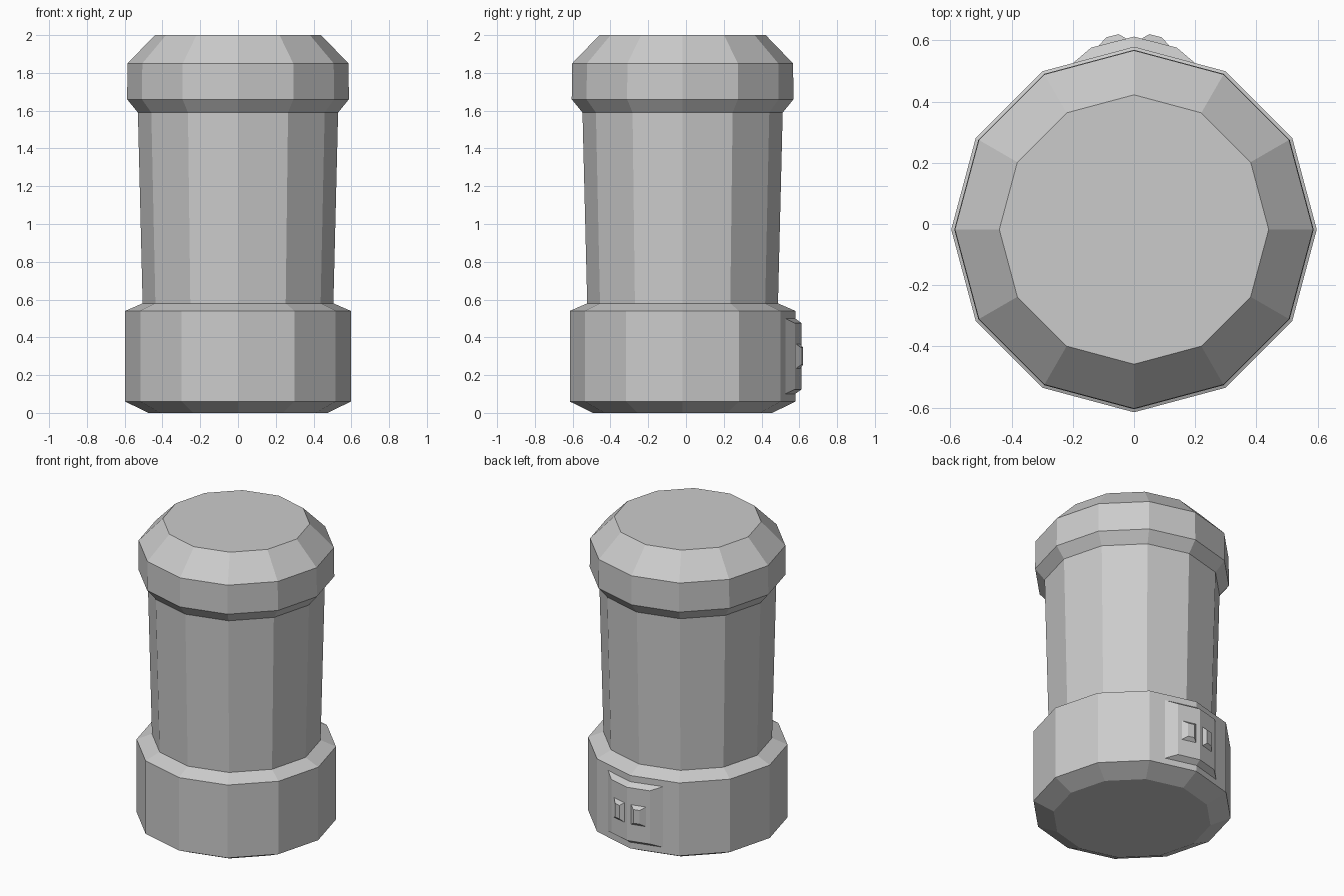
import bpy, bmesh, math

if "Cube" in bpy.data.objects:
    bpy.data.objects.remove(bpy.data.objects["Cube"])

CY = -0.018  # body axis is slightly in front of the origin


def make_object(name, bm):
    bmesh.ops.recalc_face_normals(bm, faces=bm.faces)
    me = bpy.data.meshes.new(name)
    bm.to_mesh(me)
    bm.free()
    ob = bpy.data.objects.new(name, me)
    bpy.context.collection.objects.link(ob)
    return ob


def lathe(name, profile, sides=12):
    bm = bmesh.new()
    rings = []
    for r, z in profile:
        rings.append([bm.verts.new((r * math.cos(2 * math.pi * i / sides),
                                    CY + r * math.sin(2 * math.pi * i / sides), z))
                      for i in range(sides)])
    for a, b in zip(rings, rings[1:]):
        for i in range(sides):
            j = (i + 1) % sides
            bm.faces.new((a[i], a[j], b[j], b[i]))
    bm.faces.new(rings[0])
    bm.faces.new(rings[-1])
    return make_object(name, bm)


def raised_panel(name, base, top, base_z, top_z, open_inner=False):
    """Bevelled panel on the back wall, mirrored across x = 0."""
    bm = bmesh.new()

    def ring(pts, zs):
        (a, b), (lo, hi) = pts, zs
        return [bm.verts.new((*p, z)) for p, z in ((a, lo), (b, lo), (b, hi), (a, hi))]

    lower, upper = ring(base, base_z), ring(top, top_z)
    bm.faces.new(upper)
    for i in range(4):
        if open_inner and i == 3:
            continue  # the halves meet here
        j = (i + 1) % 4
        bm.faces.new((lower[i], lower[j], upper[j], upper[i]))
    bmesh.ops.recalc_face_normals(bm, faces=bm.faces)
    # make the outer face look away from the wall
    bm.faces.ensure_lookup_table()
    bm.normal_update()
    flip = bm.faces[0].normal.y < 0
    ob = make_object(name, bm)
    if flip:
        ob.data.flip_normals()
    mod = ob.modifiers.new("mirror", 'MIRROR')
    mod.use_axis = (True, False, False)
    return ob


# Post: foot, tapered shaft and chamfered cap
lathe("post_body", [(0.475, 0), (0.597, 0.06), (0.597, 0.54), (0.505, 0.58),
                    (0.53, 1.59), (0.587, 1.66), (0.585, 1.85), (0.44, 2.0)])

# Folded plate on the back of the foot
raised_panel("back_plate", ((0, 0.578), (0.2, 0.525)), ((0, 0.612), (0.14, 0.576)),
             (0.1, 0.5), (0.125, 0.475), open_inner=True)

# Two small buttons on the plate
raised_panel("plate_buttons", ((0.024, 0.605), (0.116, 0.582)), ((0.05, 0.62), (0.09, 0.61)),
             (0.235, 0.365), (0.255, 0.345))
